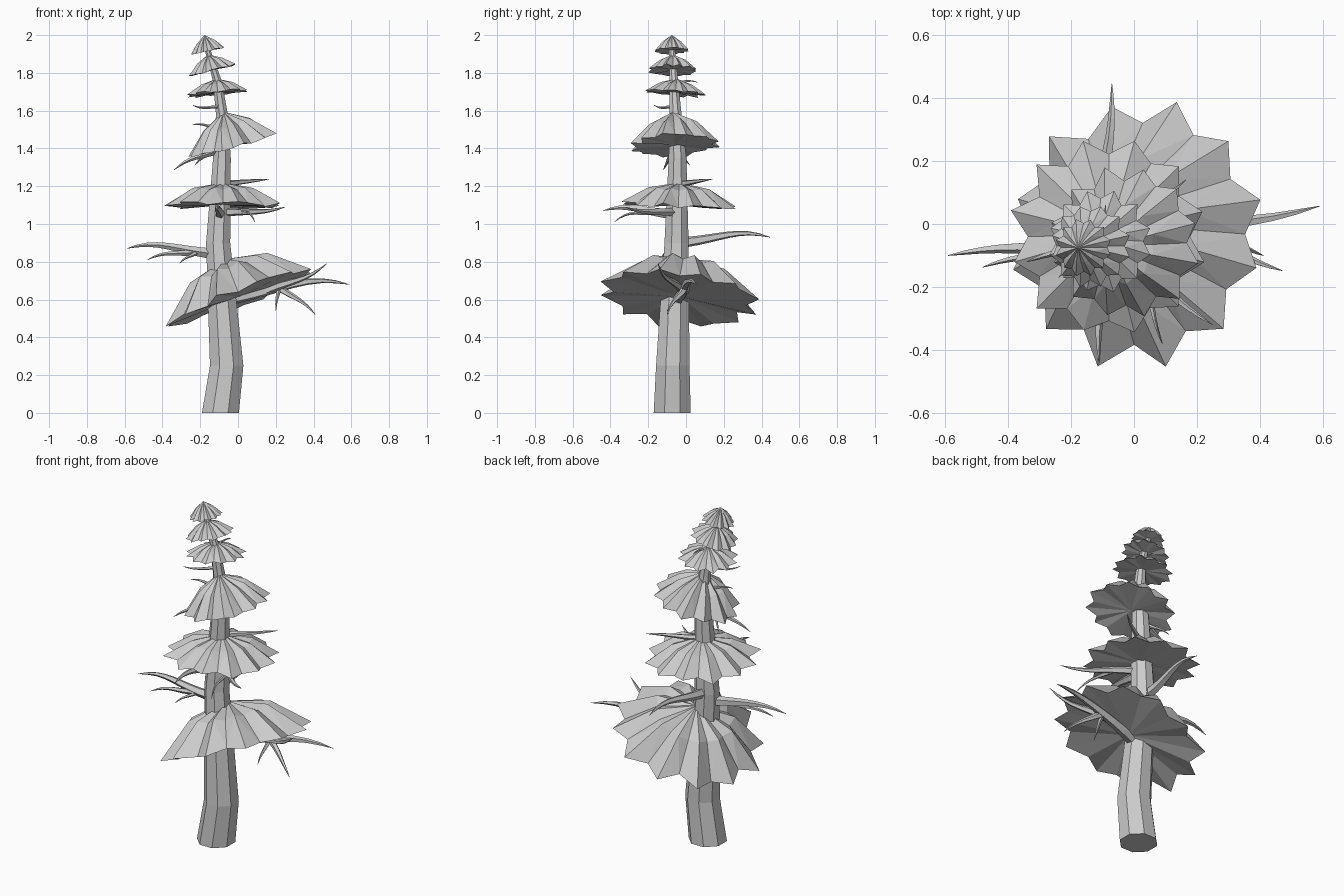
import bpy, bmesh, math, random
from mathutils import Vector, Matrix

if "Cube" in bpy.data.objects:
    bpy.data.objects.remove(bpy.data.objects["Cube"])

random.seed(4)


def finish(name, bm):
    bmesh.ops.recalc_face_normals(bm, faces=bm.faces)
    me = bpy.data.meshes.new(name)
    bm.to_mesh(me)
    bm.free()
    ob = bpy.data.objects.new(name, me)
    bpy.context.collection.objects.link(ob)


def tube(name, pts, radii, sides, flat=False):
    """Faceted tapering tube along a path; flat keeps every ring horizontal."""
    bm = bmesh.new()
    rings = []
    for i, p in enumerate(pts):
        d = pts[min(i + 1, len(pts) - 1)] - pts[max(i - 1, 0)]
        d = Vector((0, 0, 1)) if flat else d.normalized()
        u = Vector((1, 0, 0)) if flat else d.cross(Vector((0, 0, 1))).normalized()
        v = d.cross(u)
        ang = [2 * math.pi * (k + 0.5) / sides for k in range(sides)]
        rings.append([bm.verts.new(p + (u * math.cos(a) + v * math.sin(a)) * radii[i]) for a in ang])
    for a, b in zip(rings, rings[1:]):
        for k in range(sides):
            n = (k + 1) % sides
            bm.faces.new((a[k], a[n], b[n], b[k]))
    bm.faces.new(rings[0])
    bm.faces.new(rings[-1])
    finish(name, bm)


def branch(name, start, tip, r, arch=0.06):
    """Twig from start to tip: arched upward, swaying sideways, thinning to a point."""
    a, b = Vector(start), Vector(tip)
    d, n, path = b - a, 9, []
    side = Vector((-d.y, d.x, 0))
    for i in range(n + 1):
        f = i / n
        p = a + d * f + side * 0.015 * math.sin(2 * math.pi * f)
        p.z += arch * d.length * math.sin(math.pi * f ** 1.8)
        path.append(p)
    tube(name, path, [r * (1 - i / n) ** 0.7 + 0.001 for i in range(n + 1)], 5)
    return path


def tier(name, centre, R, h, side_tilt, front_tilt, mid_h=0.68):
    """Domed skirt with a twelve-point star edge and a nearly flat underside."""
    bm = bmesh.new()
    mat = (Matrix.Translation(centre) @ Matrix.Rotation(-math.radians(side_tilt), 4, 'Y')
           @ Matrix.Rotation(-math.radians(front_tilt), 4, 'X'))
    top = bm.verts.new((0, 0, h))
    under = bm.verts.new((0, 0, 0))
    mid, rim = [], []
    for k in range(24):
        a = math.radians(15 + 15 * k)
        tip = k % 2 == 0
        r = R * (1.02 if tip else 0.84) * random.uniform(0.97, 1.03)
        m = R * (0.54 if tip else 0.48)
        z = R * random.uniform(-0.05, 0.03)
        rim.append(bm.verts.new((r * math.cos(a), r * math.sin(a), z)))
        mid.append(bm.verts.new((m * math.cos(a), m * math.sin(a), h * (mid_h + (0.04 if tip else -0.06)))))
    for k in range(24):
        n = (k + 1) % 24
        bm.faces.new((top, mid[k], mid[n]))
        bm.faces.new((under, rim[n], rim[k]))
        # split each panel along the ridge of its star point
        if k % 2 == 0:
            bm.faces.new((mid[k], rim[k], rim[n]))
            bm.faces.new((mid[k], rim[n], mid[n]))
        else:
            bm.faces.new((mid[k], rim[k], mid[n]))
            bm.faces.new((mid[n], rim[k], rim[n]))
    bm.transform(mat)
    finish(name, bm)


# Bent trunk, tapering with height
axis = [Vector(p) for p in [(-0.093, -0.073, 0), (-0.06, -0.07, 0.25), (-0.105, -0.05, 0.9),
                            (-0.085, -0.045, 1.35), (-0.085, -0.055, 1.58),
                            (-0.11, -0.065, 1.76), (-0.17, -0.075, 1.95)]]
tube("trunk", axis, [0.107 * (1 - p.z / 2.2) ** 0.9 if p.z > 1.4 else 0.106 - 0.041 * p.z for p in axis], 8, flat=True)


def on_trunk(z):
    for a, b in zip(axis, axis[1:]):
        if a.z <= z <= b.z:
            return a.lerp(b, (z - a.z) / (b.z - a.z))


# Foliage tiers, bottom to top
tier("foliage_1", (0.01, -0.03, 0.615), 0.42, 0.215, 21, 6, 0.7)
tier("foliage_2", (-0.08, -0.04, 1.10), 0.31, 0.12, 0, 2, 0.7)
tier("foliage_3", (-0.03, -0.06, 1.42), 0.24, 0.18, 15, -3, 0.58)
tier("foliage_4", (-0.107, -0.055, 1.695), 0.16, 0.075, 5, 5, 0.6)
tier("foliage_5", (-0.138, -0.07, 1.815), 0.13, 0.085, 14, 0, 0.56)
tier("foliage_6", (-0.16, -0.075, 1.918), 0.09, 0.084, 12, 0, 0.54)

# Large bare branches growing from the trunk
right = branch("right_branch", on_trunk(0.6), (0.59, 0.057, 0.68), 0.036)
left = branch("left_branch", on_trunk(0.84), (-0.59, -0.1, 0.87), 0.03)
branch("back_branch", on_trunk(0.9), (-0.07, 0.445, 0.93), 0.03)
branch("front_branch", on_trunk(1.05), (-0.11, -0.44, 1.07), 0.028)
front = branch("front_right_branch", on_trunk(1.06), (0.25, -0.32, 1.09), 0.024, -0.03)

# Forks growing from the large branches
branch("right_fork_up", right[3], (0.47, -0.148, 0.79), 0.024, -0.06)
branch("right_fork_down", right[4], (0.41, -0.1, 0.52), 0.019)
branch("right_twig", right[4], (0.2, -0.1, 0.54), 0.013)
branch("left_fork", left[2], (-0.48, -0.137, 0.81), 0.018)
branch("left_twig", left[2], (-0.31, -0.15, 0.79), 0.011)
branch("front_twig", front[3], (0.09, -0.38, 1.01), 0.013, 0.1)

# Small branches higher up
branch("upper_right_branch", on_trunk(1.21), (0.165, 0.14, 1.238), 0.018, 0)
upper = branch("upper_left_branch", on_trunk(1.4), (-0.34, -0.12, 1.285), 0.021)
branch("upper_left_twig", upper[2], (-0.23, 0.02, 1.31), 0.011)
branch("small_left_twig", on_trunk(1.5), (-0.24, -0.1, 1.525), 0.011)
branch("top_left_twig", on_trunk(1.62), (-0.24, -0.17, 1.63), 0.01, -0.06)
branch("top_back_twig", on_trunk(1.75), (-0.09, 0.06, 1.75), 0.008)
